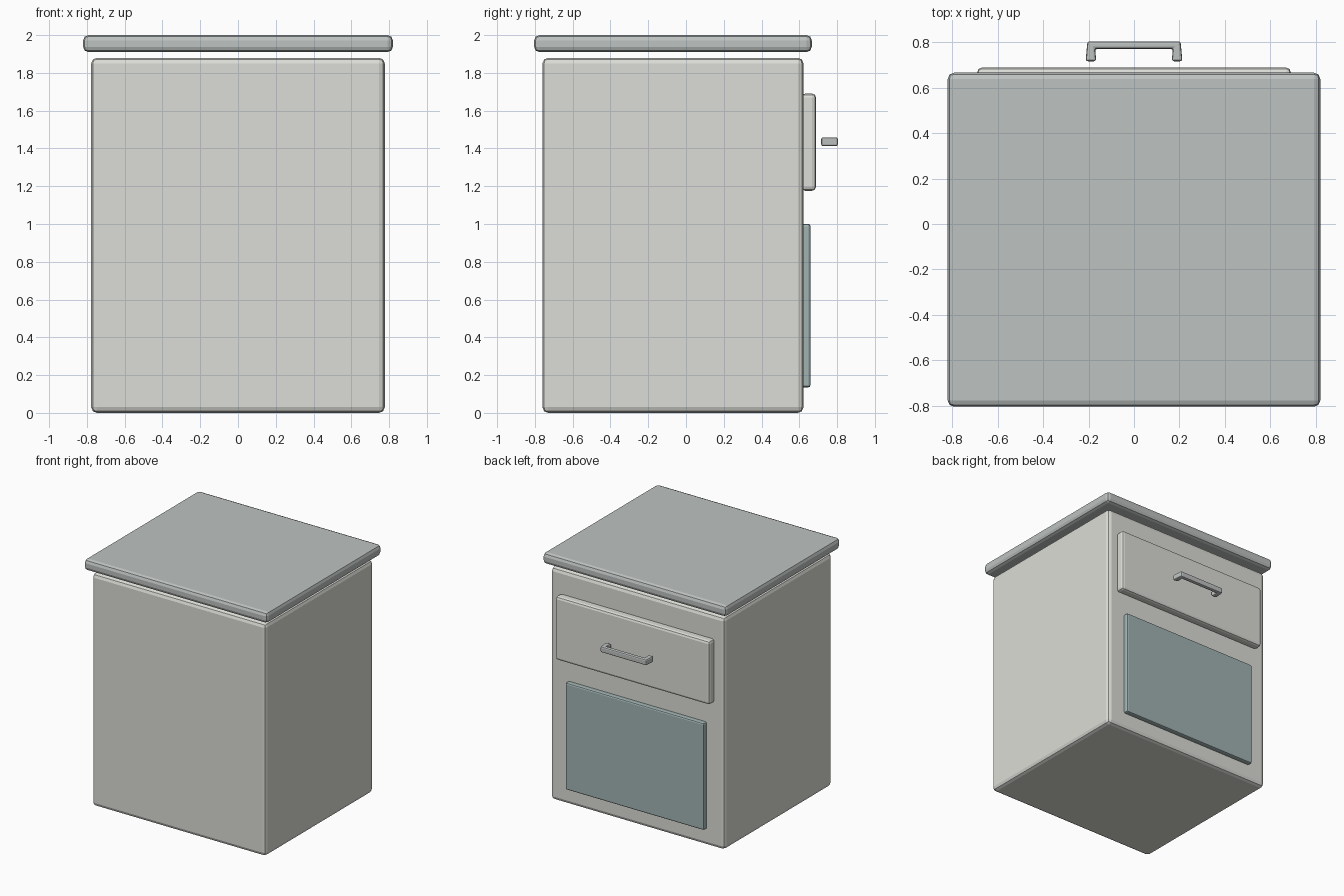
import bpy, bmesh

if "Cube" in bpy.data.objects:
    bpy.data.objects.remove(bpy.data.objects["Cube"])


def material(name, rgb):
    m = bpy.data.materials.new(name)
    m.diffuse_color = (*rgb, 1)
    m.use_nodes = True
    m.node_tree.nodes["Principled BSDF"].inputs["Base Color"].default_value = m.diffuse_color
    return m


LIGHT = material("light_paint", (0.72, 0.72, 0.68))
DARK = material("worktop_grey", (0.51, 0.54, 0.53))
TEAL = material("teal_panel", (0.36, 0.45, 0.45))


def prism(name, outline, z0, z1, bevel, mat, segments=2):
    """Extrude an xy outline from z0 to z1 and round its edges."""
    bm = bmesh.new()
    base = bm.faces.new([bm.verts.new((x, y, z0)) for x, y in outline])
    top = bmesh.ops.extrude_face_region(bm, geom=[base])["geom"]
    bmesh.ops.translate(bm, vec=(0, 0, z1 - z0),
                        verts=[v for v in top if isinstance(v, bmesh.types.BMVert)])
    bmesh.ops.recalc_face_normals(bm, faces=bm.faces)
    mesh = bpy.data.meshes.new(name)
    bm.to_mesh(mesh)
    bm.free()
    mesh.materials.append(mat)
    ob = bpy.data.objects.new(name, mesh)
    bpy.context.collection.objects.link(ob)
    mod = ob.modifiers.new("rounded_edges", "BEVEL")
    mod.width, mod.segments = bevel, segments
    mod.limit_method = "ANGLE"
    return ob


def box(name, half_x, y0, y1, z0, z1, bevel, mat):
    outline = [(-half_x, y0), (half_x, y0), (half_x, y1), (-half_x, y1)]
    return prism(name, outline, z0, z1, bevel, mat)


# Carcass and worktop, with the narrow gap between them
box("cabinet_body", 0.777, -0.76, 0.622, 0, 1.88, 0.03, LIGHT)
box("worktop", 0.82, -0.804, 0.666, 1.91, 2.0, 0.028, DARK)

# Drawer front and door panel on the +y side
box("drawer_front", 0.69, 0.61, 0.688, 1.176, 1.69, 0.02, LIGHT)
box("door_panel", 0.62, 0.61, 0.659, 0.135, 1.0, 0.012, TEAL)

# Drawer pull: a bar with two slightly flared legs, mirrored from one half
half = [(0.213, 0.716), (0.205, 0.804), (-0.205, 0.804), (-0.213, 0.716)]
inner = [(-0.166, 0.716), (-0.171, 0.771), (0.171, 0.771), (0.166, 0.716)]
prism("drawer_handle", half + inner, 1.412, 1.459, 0.01, DARK)
